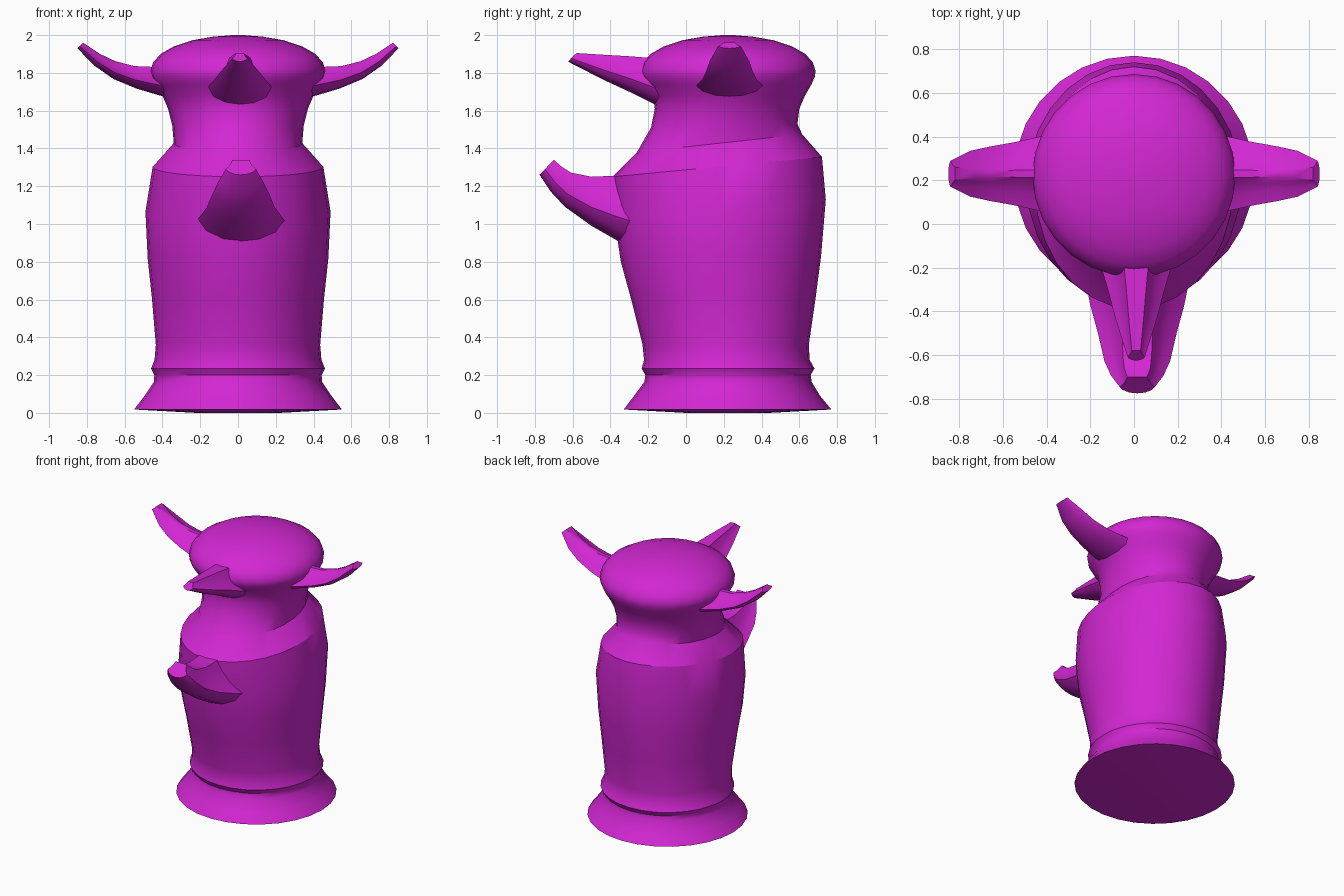
import bpy, bmesh, math
from mathutils import Vector

SIDES = 28
cube = bpy.data.objects.get("Cube")
if cube:
    bpy.data.objects.remove(cube)

magenta = bpy.data.materials.new("magenta_glaze")
magenta.use_nodes = True
color = (0.65, 0.02, 0.65, 1)
magenta.diffuse_color = color
magenta.node_tree.nodes["Principled BSDF"].inputs["Base Color"].default_value = color


def loft(name, rings, angle):
    """Skin closed rings of points, cap both ends and smooth shade."""
    bm = bmesh.new()
    loops = [[bm.verts.new(p) for p in ring] for ring in rings]
    for a, b in zip(loops, loops[1:]):
        for i in range(len(a)):
            j = (i + 1) % len(a)
            bm.faces.new((a[i], a[j], b[j], b[i]))
    bm.faces.new(loops[0][::-1])
    bm.faces.new(loops[-1])
    bmesh.ops.recalc_face_normals(bm, faces=bm.faces)
    mesh = bpy.data.meshes.new(name)
    bm.to_mesh(mesh)
    bm.free()
    obj = bpy.data.objects.new(name, mesh)
    mesh.materials.append(magenta)
    bpy.context.collection.objects.link(obj)
    bpy.ops.object.select_all(action='DESELECT')
    obj.select_set(True)
    bpy.context.view_layer.objects.active = obj
    bpy.ops.object.shade_smooth_by_angle(angle=math.radians(angle))
    return obj


def body_ring(front, z_front, back, z_back, half_width):
    """Ellipse that may lean from front to back."""
    pts = []
    for i in range(SIDES):
        a = math.tau * i / SIDES
        t = (1 - math.cos(a)) / 2
        pts.append((half_width * math.sin(a), front + (back - front) * t,
                    z_front + (z_back - z_front) * t))
    return pts


# Foot, barrel, leaning shoulder and neck: front y, front z, back y, back z, half width
jar = [(0.0, 0, 0.44, 0, 0.22), (-0.33, 0.018, 0.77, 0.018, 0.55),
       (-0.275, 0.09, 0.71, 0.09, 0.495), (-0.22, 0.165, 0.665, 0.165, 0.445),
       (-0.215, 0.2, 0.66, 0.2, 0.443), (-0.235, 0.235, 0.68, 0.235, 0.46),
       (-0.222, 0.28, 0.655, 0.28, 0.442), (-0.23, 0.36, 0.65, 0.36, 0.435),
       (-0.29, 0.6, 0.685, 0.6, 0.455), (-0.345, 0.8, 0.715, 0.83, 0.478),
       (-0.375, 1.0, 0.74, 1.13, 0.49), (-0.39, 1.25, 0.72, 1.355, 0.452),
       (-0.26, 1.38, 0.615, 1.475, 0.34), (-0.185, 1.51, 0.59, 1.53, 0.348),
       (-0.165, 1.61, 0.6, 1.61, 0.37), (-0.175, 1.68, 0.63, 1.68, 0.4),
       (-0.215, 1.74, 0.665, 1.74, 0.44)]
rings = [body_ring(*r) for r in jar]

# Rounded cap of the head
for r, z in ((0.46, 1.78), (0.464, 1.81), (0.45, 1.855), (0.41, 1.9),
             (0.34, 1.94), (0.24, 1.973), (0.13, 1.992), (0.03, 2.0)):
    rings.append(body_ring(0.222 - r, z, 0.222 + r, z, r))
loft("jar_body", rings, 32)


def spout(name, stations, origin, heading):
    """Bell-section spout: station = (reach at top, top z, reach at bottom, bottom z, half width, ridge half width)."""
    out = Vector((math.cos(heading), math.sin(heading), 0))
    side = Vector((-out.y, out.x, 0))
    sections = []
    for rt, zt, rb, zb, w, ridge in stations:
        # Ridge, hollow flank, wide edge, rounded belly
        half = [(ridge, 1.0), (ridge + 0.22 * (w - ridge), 0.78), (ridge + 0.55 * (w - ridge), 0.56),
                (w, 0.38), (0.82 * w, 0.2), (0.45 * w, 0.05)]
        outline = half + [(0, 0)] + [(-x, h) for x, h in reversed(half)]
        sections.append([Vector(origin) + side * x + out * (rb + (rt - rb) * h)
                         + Vector((0, 0, zb + (zt - zb) * h)) for x, h in outline])
    return loft(name, sections, 40)


# Pair of horns on the head
horn = [(0.3, 1.83, 0.3, 1.65, 0.19, 0.02), (0.45, 1.832, 0.42, 1.682, 0.17, 0.018),
        (0.55, 1.836, 0.54, 1.718, 0.145, 0.016), (0.65, 1.862, 0.66, 1.768, 0.125, 0.015),
        (0.73, 1.9, 0.76, 1.838, 0.105, 0.018), (0.82, 1.96, 0.85, 1.93, 0.06, 0.03)]
spout("left_horn", horn, (0, 0.23, 0), 0)
spout("right_horn", horn, (0, 0.23, 0), math.pi)

# Beak on the front of the head
beak = [(0.05, 1.87, 0.05, 1.58, 0.18, 0.06), (0.2, 1.88, 0.17, 1.635, 0.165, 0.055),
        (0.3, 1.888, 0.3, 1.7, 0.13, 0.045), (0.42, 1.895, 0.44, 1.765, 0.095, 0.035),
        (0.58, 1.905, 0.625, 1.86, 0.04, 0.02)]
spout("beak", beak, (0.01, 0, 0), -math.pi / 2)

# Large pouring spout on the barrel
pour = [(0.2, 1.26, 0.2, 0.82, 0.25, 0.08), (0.39, 1.255, 0.36, 0.91, 0.215, 0.075),
        (0.5, 1.25, 0.5, 0.99, 0.18, 0.07), (0.61, 1.272, 0.64, 1.09, 0.15, 0.065),
        (0.66, 1.305, 0.715, 1.17, 0.12, 0.06), (0.7, 1.34, 0.775, 1.26, 0.08, 0.045)]
spout("pouring_spout", pour, (0.015, 0, 0), -math.pi / 2)
